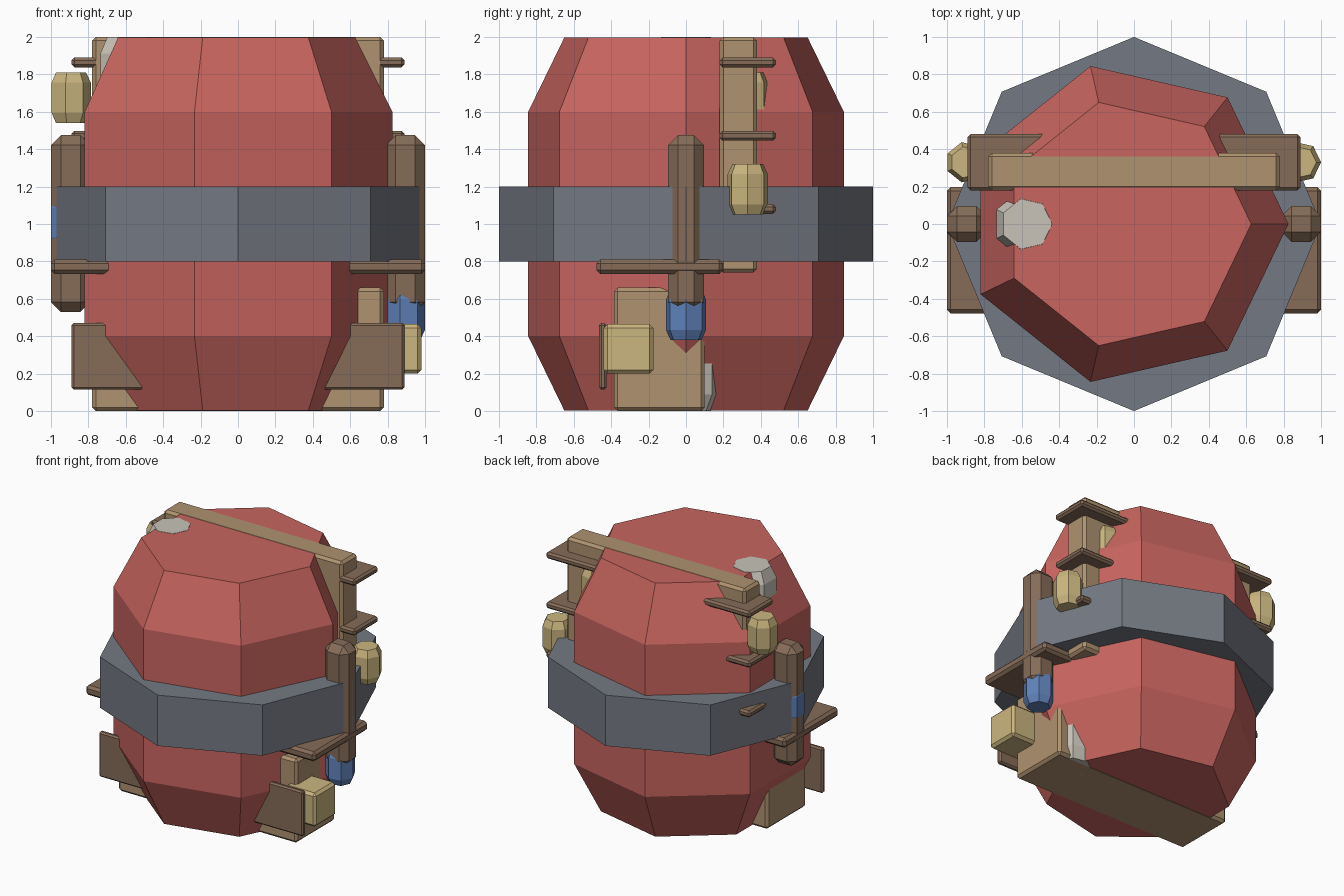
import bpy
import bmesh
import math

cube = bpy.data.objects.get("Cube")
if cube:
    bpy.data.objects.remove(cube, do_unlink=True)


def material(name, rgb):
    mat = bpy.data.materials.new(name)
    mat.use_nodes = True
    mat.diffuse_color = (*rgb, 1)
    mat.node_tree.nodes["Principled BSDF"].inputs["Base Color"].default_value = (*rgb, 1)
    return mat


red = material("red", (0.58, 0.13, 0.115))
grey = material("grey", (0.175, 0.19, 0.223))
tan = material("tan", (0.43, 0.29, 0.16))
brown = material("brown", (0.24, 0.15, 0.098))
yellow = material("yellow", (0.6, 0.47, 0.215))
blue = material("blue", (0.115, 0.223, 0.485))
white = material("off white", (0.58, 0.55, 0.48))


def finish(name, bm, mat):
    bmesh.ops.recalc_face_normals(bm, faces=bm.faces)
    mesh = bpy.data.meshes.new(name)
    bm.to_mesh(mesh)
    bm.free()
    mesh.materials.append(mat)
    obj = bpy.data.objects.new(name, mesh)
    bpy.context.collection.objects.link(obj)
    return obj


def lathe(name, mat, x, y, sides, profile):
    """Stack regular polygons, given as (radius, height) pairs, with a corner on +x."""
    bm = bmesh.new()
    rings = []
    for r, z in profile:
        angles = [math.tau * i / sides for i in range(sides)]
        rings.append([bm.verts.new((x + r * math.cos(a), y + r * math.sin(a), z)) for a in angles])
    for low, high in zip(rings, rings[1:]):
        for i in range(sides):
            j = (i + 1) % sides
            bm.faces.new((low[i], low[j], high[j], high[i]))
    bm.faces.new(rings[0][::-1])
    bm.faces.new(rings[-1])
    return finish(name, bm, mat)


def barrel(name, mat, x, y, r, z0, z1):
    """Seven-sided barrel with both ends tapered."""
    t = (z1 - z0) * 0.2
    end = r * 0.77
    return lathe(name, mat, x, y, 7, [(end, z0), (r, z0 + t), (r, z1 - t), (end, z1)])


def block(name, mat, xs, ys, zs, bevel):
    """Chamfered box between the given limits."""
    bm = bmesh.new()
    bmesh.ops.create_cube(bm, size=1)
    for v in bm.verts:
        for axis, (a, b) in enumerate((xs, ys, zs)):
            v.co[axis] = a if v.co[axis] < 0 else b
    obj = finish(name, bm, mat)
    mod = obj.modifiers.new("chamfer", "BEVEL")
    mod.width = bevel
    mod.segments = 1
    return obj


# Main body and the band around it
barrel("body", red, -0.04, 0, 0.866, 0.002, 1.998)
lathe("band", grey, 0, 0, 8, [(1, 0.8), (1, 1.2)])

# Boards running through the body
block("rear_board", tan, (-0.78, 0.78), (0.18, 0.38), (0.74, 2), 0.02)
block("lower_board", tan, (-0.78, 0.78), (-0.385, 0.1), (0, 0.66), 0.02)
block("front_plate", brown, (-0.89, 0.89), (-0.465, -0.425), (0.115, 0.47), 0.012)

# Rear shelves
for i in range(3):
    z = 1.08 + 0.392 * i
    block(f"rear_shelf_{i + 1}", brown, (-0.89, 0.89), (0.18, 0.48), (z - 0.026, z + 0.026), 0.015)

# Side posts, ledges and end caps
for side, s in (("left", 1), ("right", -1)):
    block(f"{side}_post", brown, sorted((0.79 * s, 0.999 * s)), (-0.095, 0.095), (0.53, 1.475), 0.052)
    block(f"{side}_ledge", brown, sorted((0.55 * s, s)), (-0.478, 0.197), (0.733, 0.81), 0.02)
barrel("top_white_barrel", white, -0.575, 0, 0.178, 1.56, 2)
barrel("bottom_white_barrel", white, 0.575, 0, 0.178, 0, 0.44)

# Small barrels and crate
barrel("left_blue_barrel", blue, 0.89, 0, 0.11, 0.38, 0.65)
barrel("right_blue_barrel", blue, -0.902, 0, 0.11, 0.875, 1.14)
barrel("left_yellow_barrel", yellow, 0.89, 0.33, 0.11, 1.05, 1.32)
barrel("right_yellow_barrel", yellow, -0.897, 0.33, 0.11, 1.54, 1.81)
barrel("inner_yellow_barrel", yellow, 0.55, 0.33, 0.11, 1.54, 1.81)
block("yellow_crate", yellow, (0.71, 0.98), (-0.44, -0.175), (0.2, 0.465), 0.02)
